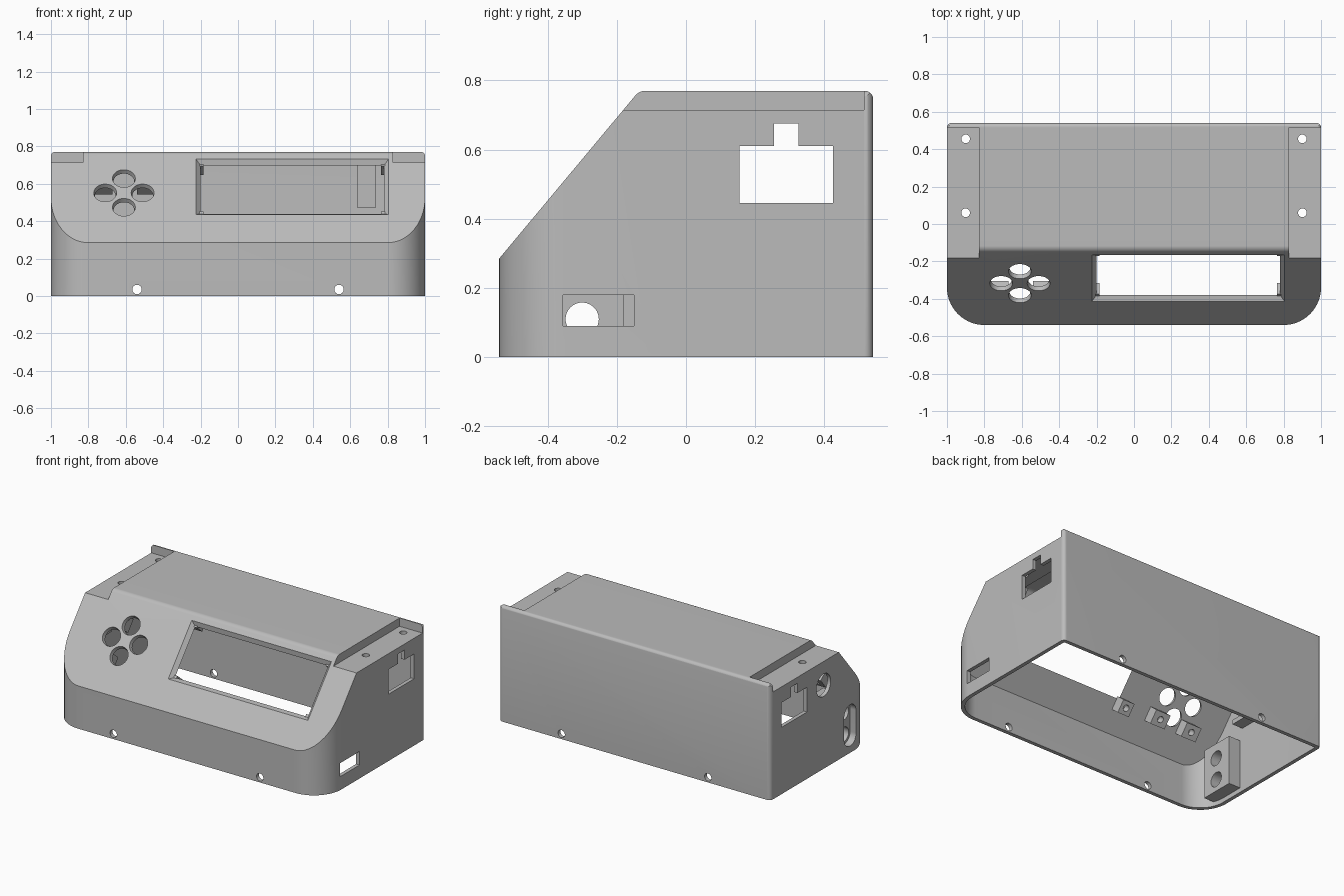
import bpy, bmesh, math
from mathutils import Matrix, Vector

if "Cube" in bpy.data.objects:
    bpy.data.objects.remove(bpy.data.objects["Cube"])

WALL = 0.025
FRONT, BEND, TOP, CREST = -0.54, 0.285, 0.77, -0.135
RISE, RUN = TOP - BEND, CREST - FRONT
TILT = math.atan2(RISE, RUN)
# Panel space: x across, y up the slope, z outward
PANEL = Matrix.Translation((0, FRONT, BEND)) @ Matrix.Rotation(TILT, 4, 'X')

grey = bpy.data.materials.new("light grey plastic")
grey.use_nodes = True
COLOUR = (0.5, 0.5, 0.5, 1)
grey.diffuse_color = COLOUR
grey.node_tree.nodes["Principled BSDF"].inputs["Base Color"].default_value = COLOUR
parts = []


def finish(name, bm):
    bmesh.ops.recalc_face_normals(bm, faces=bm.faces)
    me = bpy.data.meshes.new(name)
    bm.to_mesh(me)
    bm.free()
    ob = bpy.data.objects.new(name, me)
    bpy.context.collection.objects.link(ob)
    return ob


def box(name, xs, ys, zs, matrix=Matrix(), taper=0):
    """Box from three ranges; taper shrinks its lower face."""
    bm = bmesh.new()
    bmesh.ops.create_cube(bm, size=1)
    for v in bm.verts:
        low = v.co.z < 0
        sx, sy = (math.copysign(taper, c) if low else 0 for c in v.co.xy)
        v.co = [r[0] + (c + 0.5) * (r[1] - r[0]) for c, r in zip(v.co, (xs, ys, zs))]
        v.co.x -= sx
        v.co.y -= sy
    bm.transform(matrix)
    return finish(name, bm)


def cylinder(centre, r1, r2, depth, matrix):
    bm = bmesh.new()
    bmesh.ops.create_cone(bm, cap_ends=True, segments=40, radius1=r1, radius2=r2, depth=depth)
    bm.transform(Matrix.Translation(centre) @ matrix)
    return finish("drill", bm)


def fillet(corners, steps=12):
    """Round each (a, b, radius) corner of a polygon."""
    out = []
    for i, (a, b, r) in enumerate(corners):
        p = Vector((a, b))
        if not r:
            out.append(p)
            continue
        d1 = (Vector(corners[i - 1][:2]) - p).normalized()
        d2 = (Vector(corners[(i + 1) % len(corners)][:2]) - p).normalized()
        half = d1.angle(d2) / 2
        mid = p + (d1 + d2).normalized() * r / math.sin(half)
        s, e = (p + d * r / math.tan(half) - mid for d in (d1, d2))
        out += [mid + s.lerp(e, k / steps).normalized() * r for k in range(steps + 1)]
    return out


def prism(name, pts, axis, lo, hi):
    bm = bmesh.new()
    place = {'x': lambda a, b, t: (t, a, b), 'y': lambda a, b, t: (a, t, b),
             'z': lambda a, b, t: (a, b, t)}[axis]
    rings = [[bm.verts.new(place(a, b, t)) for a, b in pts] for t in (lo, hi)]
    for ring in rings:
        bm.faces.new(ring)
    for i in range(len(pts)):
        bm.faces.new((rings[0][i - 1], rings[0][i], rings[1][i], rings[1][i - 1]))
    return finish(name, bm)


def combine(ob, tool, op='DIFFERENCE'):
    mod = ob.modifiers.new("cut", 'BOOLEAN')
    mod.operation, mod.object, mod.solver = op, tool, 'EXACT'
    graph = bpy.context.evaluated_depsgraph_get()
    me = bpy.data.meshes.new_from_object(ob.evaluated_get(graph))
    ob.modifiers.clear()
    ob.data = me
    bpy.data.objects.remove(tool)


def solid(name, inset, floor):
    """Rounded plan crossed with the wedge profile."""
    x, y, r = 1 - inset, -FRONT - inset, 0.2 - inset
    back = 0.025 if not inset else 0.005
    ob = prism(name, fillet([(-x, -y, r), (x, -y, r), (x, y, back), (-x, y, back)]), 'z', -0.3, 1)
    top, drop, slope = TOP - inset, inset / math.cos(TILT), RISE / RUN
    foot = -0.7
    side = [(foot, floor, 0), (foot, BEND + (foot - FRONT) * slope - drop, 0),
            (FRONT + (top + drop - BEND) / slope, top, 0.04),
            (y + 0.001, top, back), (y + 0.001, floor, 0)]
    combine(ob, prism("profile", fillet(side), 'x', -1.2, 1.2), 'INTERSECT')
    if not inset:
        w = x + 0.001
        face = [(-w, -0.1, 0), (w, -0.1, 0), (w, top + 0.001, back), (-w, top + 0.001, back)]
        combine(ob, prism("ends", fillet(face), 'y', -1, 1), 'INTERSECT')
    return ob


ACROSS = Matrix.Rotation(math.pi / 2, 4, 'Y')
ALONG = Matrix.Rotation(math.pi / 2, 4, 'X')

# Shell with lowered shelves at both ends
shell = solid("shell", 0, 0)
cavity = solid("cavity", WALL, -0.2)
for s in (-1, 1):
    combine(cavity, box("ceiling", sorted((s * 0.805, s * 1.2)), (-1, 1), (0.69, 1)))
combine(shell, cavity)
for s in (-1, 1):
    combine(shell, box("shelf", sorted((s * 0.83, s * 1.2)), (-0.5, 0.515), (0.715, 1)))
    for y in (0.06, 0.455):
        combine(shell, cylinder((s * 0.9, y, 0.7), 0.023, 0.023, 0.2, Matrix()))
    # Screw holes through front and back
    combine(shell, cylinder((s * 0.54, 0, 0.035), 0.025, 0.025, 1.4, ALONG))
combine(shell, cylinder((0, -0.068, 0.035), 0.025, 0.025, 2.4, ACROSS))

# Notched socket openings on both ends
notch = [(0.155, 0.445), (0.425, 0.445), (0.425, 0.61), (0.325, 0.61),
         (0.325, 0.675), (0.255, 0.675), (0.255, 0.61), (0.155, 0.61)]
combine(shell, prism("socket", notch, 'x', -1.2, 1.2))

# Port on the left end, round hole and slot on the right end
combine(shell, box("port", (0.9, 1.1), (-0.355, -0.15), (0.09, 0.18)))
combine(shell, cylinder((-1, -0.02, 0.557), 0.075, 0.075, 0.2, ACROSS))
slot = fillet([(-0.363, 0.045, 0.0625), (-0.237, 0.045, 0.0625),
               (-0.237, 0.32, 0.0625), (-0.363, 0.32, 0.0625)])
combine(shell, prism("slot", slot, 'x', -1.1, -0.955))

# Screen window with chamfered sides
edge = 0.025
combine(shell, box("window", (-0.225 - edge, 0.805 + edge), (0.197 - edge, 0.583 + edge),
                   (-0.03, edge), PANEL, taper=edge + 0.03))

# Four button holes in a cross
for dx, dy in ((0, 0.1), (0, -0.1), (0.1, 0), (-0.1, 0)):
    combine(shell, cylinder(PANEL @ Vector((-0.61 + dx, 0.347 + dy, -0.005)),
                            0.053, 0.067, 0.06, PANEL.to_3x3().to_4x4()))
parts.append(shell)


# Mounting posts behind the sloped panel
def post(name, xs, ys):
    ob = box(name, xs, ys, (-0.095, -0.02), PANEL)
    centre = PANEL @ Vector((sum(xs) / 2, sum(ys) / 2, -0.085))
    combine(ob, cylinder(centre, 0.02, 0.02, 0.08, PANEL.to_3x3().to_4x4()))
    parts.append(ob)


for xs in ((-0.27, -0.185), (0.765, 0.825)):
    for ys in ((0.15, 0.235), (0.552, 0.625)):
        post("screen_post", xs, ys)
for x in (-0.725, -0.485):
    for y in (0.21, 0.46):
        post("button_post", (x - 0.055, x + 0.055), (y - 0.045, y + 0.045))

# Block behind the slot, drilled twice
block = box("slot_block", (-0.98, -0.89), (-0.41, -0.18), (0.03, 0.355))
combine(block, prism("slot", slot, 'x', -1.1, -0.955))
for z in (0.11, 0.255):
    combine(block, cylinder((-0.93, -0.3, z), 0.048, 0.048, 0.2, ACROSS))
parts.append(block)

# Inner ledge and hanging bracket
parts.append(box("hole_ledge", (-0.98, -0.9), (-0.16, -0.04), (0.43, 0.46)))
parts.append(box("socket_bracket", (0.64, 0.735), (0.44, 0.5), (0.47, 0.75)))

for ob in bpy.context.view_layer.objects:
    ob.select_set(ob in parts)
for ob in parts:
    ob.data.materials.clear()
    ob.data.materials.append(grey)
bpy.context.view_layer.objects.active = shell
bpy.ops.object.shade_smooth_by_angle(angle=math.radians(30))
